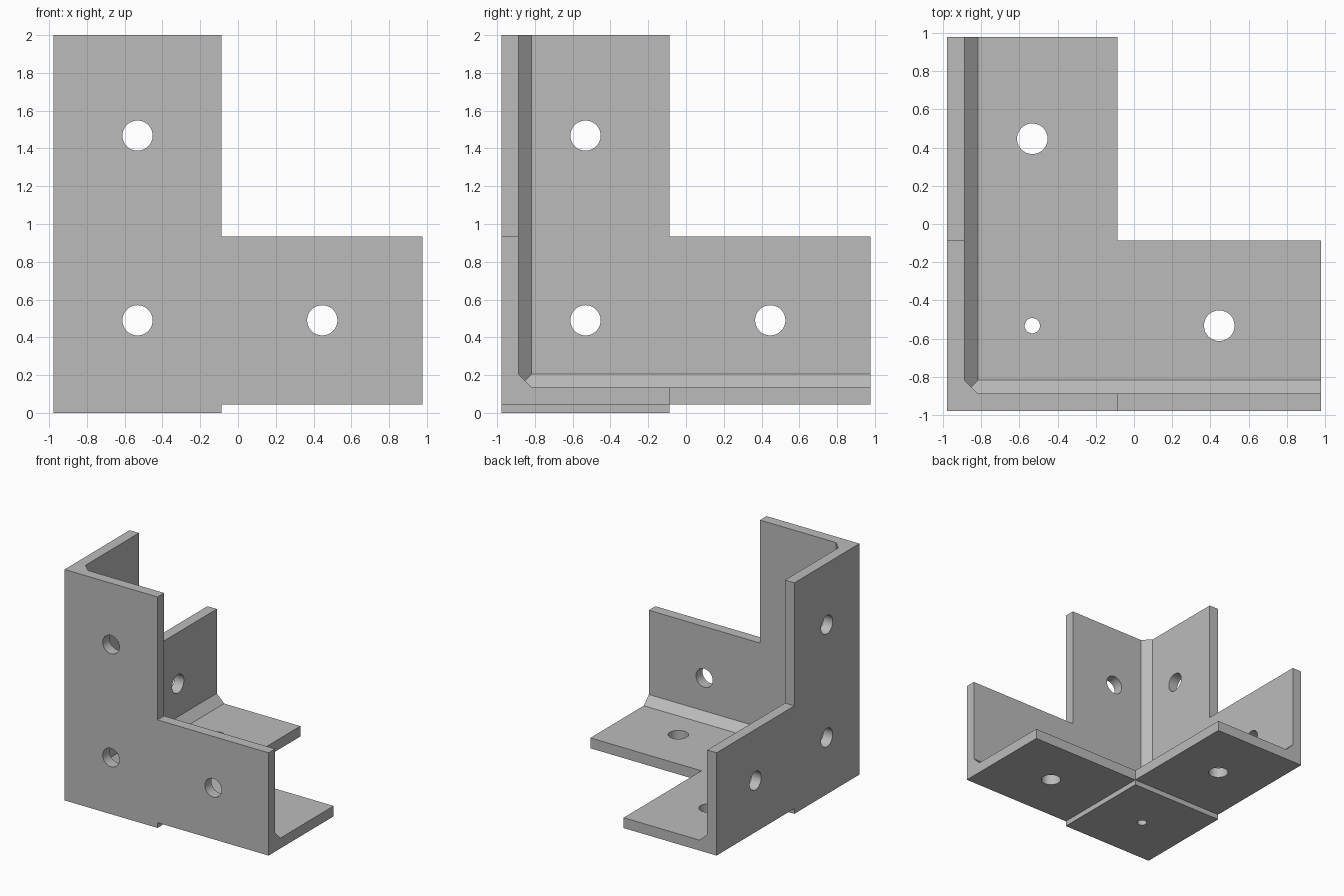
import bpy
import bmesh
from mathutils import Vector, Matrix

default = bpy.data.objects.get("Cube")
if default:
    bpy.data.objects.remove(default, do_unlink=True)

# Main dimensions
EDGE = 0.977       # half of the outer width
ARM = -0.087       # inner edge of each arm
WALL = 0.09        # plate thickness
PAD = 0.045        # raised pad under the corner
TOP = 2.0
CHAMFER = 0.07     # fillet strip along the inner corners
FAR = 3.0

steel = bpy.data.materials.new("grey steel")
steel.use_nodes = True
grey = (0.5, 0.5, 0.5, 1)
steel.diffuse_color = grey
steel.node_tree.nodes["Principled BSDF"].inputs["Base Color"].default_value = grey


def finish(name, bm):
    bmesh.ops.recalc_face_normals(bm, faces=bm.faces)
    mesh = bpy.data.meshes.new(name)
    bm.to_mesh(mesh)
    bm.free()
    mesh.materials.append(steel)
    obj = bpy.data.objects.new(name, mesh)
    bpy.context.collection.objects.link(obj)
    return obj


def box_bmesh(low, high):
    low, high = Vector(low), Vector(high)
    bm = bmesh.new()
    bmesh.ops.create_cube(bm, size=1)
    for v in bm.verts:
        v.co = (low + high) / 2 + v.co * (high - low)
    return bm


def box(name, low, high):
    return finish(name, box_bmesh(low, high))


def drill(name, centre, axis, radius):
    turn = Vector((0, 0, 1)).rotation_difference(Vector(axis)).to_matrix().to_4x4()
    bm = bmesh.new()
    bmesh.ops.create_cone(bm, cap_ends=True, segments=48, radius1=radius, radius2=radius,
                          depth=0.4, matrix=Matrix.Translation(centre) @ turn)
    return finish(name, bm)


# Solid block that everything is cut from
bracket = box("corner_bracket", (-EDGE, -EDGE, 0), (EDGE, EDGE, TOP))
cutters = []

# Inner cavity, with its three meeting edges bevelled off to leave the fillet strips
corner = Vector((WALL - EDGE, WALL - EDGE, WALL + PAD))
cavity = box_bmesh(corner, (FAR, FAR, FAR))
for normal in ((1, 1, 0), (1, 0, 1), (0, 1, 1)):
    normal = Vector(normal)
    cut = bmesh.ops.bisect_plane(
        cavity, geom=cavity.verts[:] + cavity.edges[:] + cavity.faces[:],
        plane_co=corner + normal * CHAMFER / 2, plane_no=normal, clear_inner=True)
    rim = [e for e in cut["geom_cut"] if isinstance(e, bmesh.types.BMEdge)]
    bmesh.ops.edgeloop_fill(cavity, edges=rim)
cutters.append(finish("cavity_cutter", cavity))

# Notches that turn the three square plates into L shapes
rise = PAD + EDGE + ARM
cutters += [
    box("front_notch_cutter", (ARM, -FAR, rise), (FAR, FAR, FAR)),
    box("side_notch_cutter", (-FAR, ARM, rise), (FAR, FAR, FAR)),
    box("floor_notch_cutter", (ARM, ARM, -FAR), (FAR, FAR, FAR)),
    # Underside steps around the corner pad
    box("right_step_cutter", (ARM, -FAR, -FAR), (FAR, FAR, PAD)),
    box("back_step_cutter", (-FAR, ARM, -FAR), (FAR, FAR, PAD)),
]

# Screw holes: near the corner and out along each arm
near = (ARM - EDGE) / 2
out = near + 0.978
lift = EDGE + PAD
for a, b in ((near, near), (out, near), (near, out)):
    r = 0.08
    cutters.append(drill("front_hole_cutter", (a, -EDGE, b + lift), (0, 1, 0), r))
    cutters.append(drill("side_hole_cutter", (-EDGE, a, b + lift), (1, 0, 0), r))
    floor_r = r / 2 if a == b else r
    cutters.append(drill("floor_hole_cutter", (a, b, PAD), (0, 0, 1), floor_r))

# Carve the block
bpy.ops.object.select_all(action="DESELECT")
bpy.context.view_layer.objects.active = bracket
bracket.select_set(True)
for cutter in cutters:
    cutter.hide_render = True
    mod = bracket.modifiers.new("carve", "BOOLEAN")
    mod.operation = "DIFFERENCE"
    mod.solver = "EXACT"
    mod.object = cutter
    bpy.ops.object.modifier_apply(modifier=mod.name)
    bpy.data.objects.remove(cutter, do_unlink=True)

bpy.ops.object.shade_smooth_by_angle(angle=0.5)
